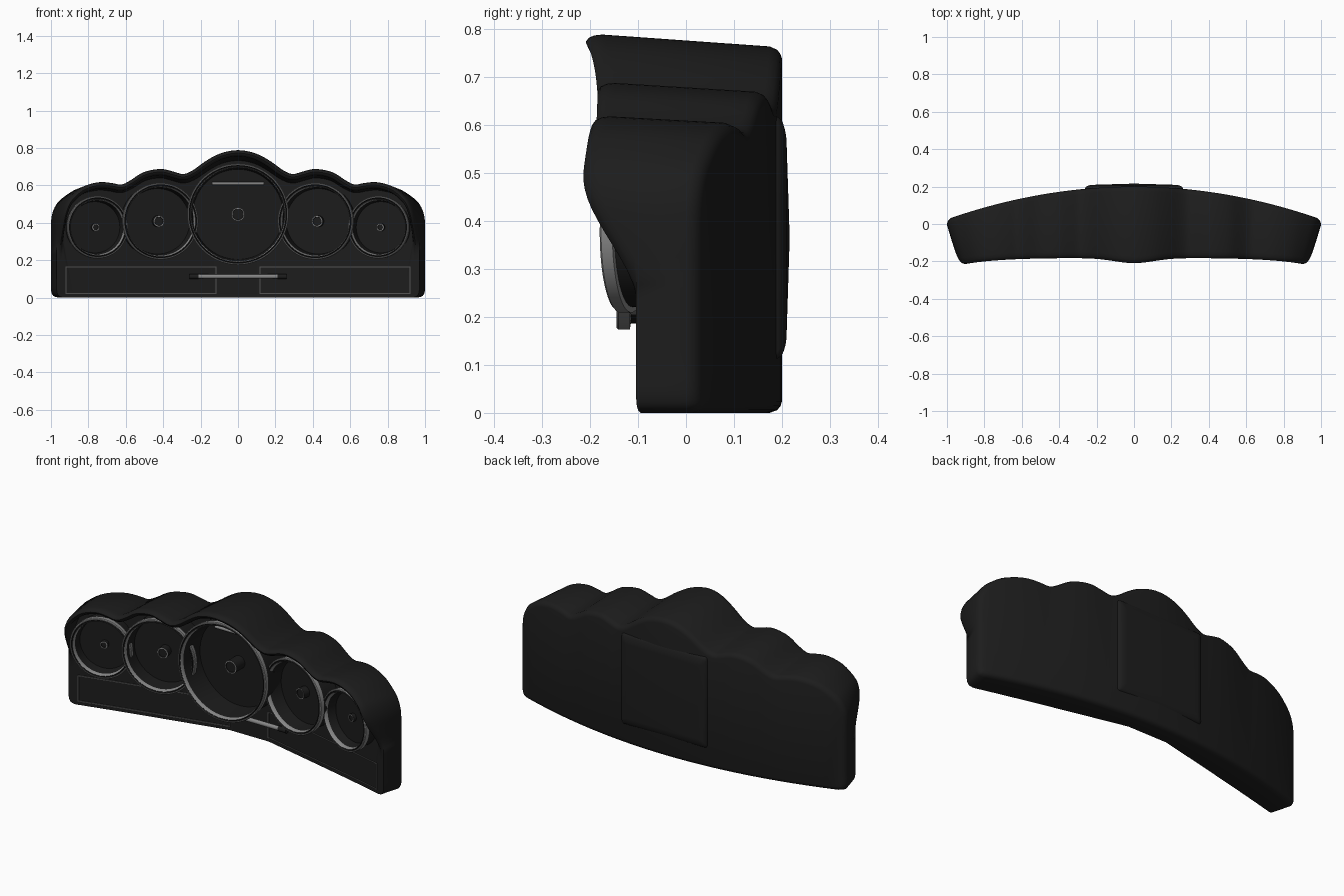
import bpy, bmesh, math
from mathutils import Vector, Matrix

cube = bpy.data.objects.get("Cube")
if cube:
    bpy.data.objects.remove(cube, do_unlink=True)


def material(name, value):
    m = bpy.data.materials.new(name)
    m.use_nodes = True
    color = (value, value, value, 1)
    m.diffuse_color = color
    bsdf = m.node_tree.nodes["Principled BSDF"]
    bsdf.inputs["Base Color"].default_value = color
    bsdf.inputs["Roughness"].default_value = 0.6
    return m


SHELL = material("soft black", 0.012)
DIAL = material("dial black", 0.011)
TRIM = material("trim grey", 0.24)
LINE = material("seam grey", 0.09)


def finish(name, bm, mats, angle=40):
    bmesh.ops.recalc_face_normals(bm, faces=bm.faces)
    mesh = bpy.data.meshes.new(name)
    bm.to_mesh(mesh)
    bm.free()
    for m in mats:
        mesh.materials.append(m)
    ob = bpy.data.objects.new(name, mesh)
    bpy.context.collection.objects.link(ob)
    bpy.ops.object.select_all(action="DESELECT")
    ob.select_set(True)
    bpy.context.view_layer.objects.active = ob
    bpy.ops.object.shade_smooth_by_angle(angle=math.radians(angle))
    return ob


# Depth of the back arc, the folded front panel and the hood edge
def back_y(x):
    return 0.2 - 0.175 * x * x


def panel_y(x):
    return 0.1 - 0.232 * max(0, abs(x) - 0.12)


def hood_y(x, z):
    front = -0.182 - 0.027 * math.exp(-(x / 0.15) ** 2) - 0.038 * x ** 4
    s = min(1, max(0, (z - 0.22) / 0.28))
    s = s * s * (3 - 2 * s)
    return panel_y(x) * (1 - s) + front * s


# The ends lean inwards towards the front
def taper(x, y):
    return 1 - 0.31 * max(0, back_y(x) - 0.03 - y) * x ** 4


# Half outline of the housing, from the middle of the top to the bottom corner
HALF = [(0, .79), (.06, .783), (.12, .763), (.18, .728), (.24, .685), (.29, .664),
        (.34, .675), (.4, .69), (.46, .686), (.52, .668), (.58, .63), (.63, .607),
        (.68, .614), (.74, .62), (.8, .613), (.87, .59), (.93, .55), (.97, .51),
        (.995, .45), (1, .38), (1, .3), (1, .2), (1, .1), (1, .04), (.988, .01), (.96, 0)]
STEPS = 3


def smooth_path(pts):
    pts = [Vector(p) for p in pts]
    ext = [Vector((-pts[1].x, pts[1].y))] + pts + [pts[-1]]
    out = []
    for a, b, c, d in zip(ext, ext[1:], ext[2:], ext[3:]):
        for k in range(STEPS):
            t = k / STEPS
            out.append(0.5 * (2 * b + (c - a) * t + (2 * a - 5 * b + 4 * c - d) * t * t
                              + (3 * b - a - 3 * c + d) * t ** 3))
    return out + [pts[-1]]


def housing():
    right = smooth_path(HALF)
    knee = 15 * STEPS
    low = [Vector((p.x if k <= knee else 0.87 + 0.08 * (k - knee) / (len(right) - knee), 0))
           for k, p in enumerate(right)]
    flip = lambda pts: [Vector((-p.x, p.y)) for p in pts[:0:-1]]
    top, bottom = flip(right) + right, flip(low) + low
    n = len(top)
    loop = top + bottom[::-1]
    count = len(loop)
    inward = []
    for i in range(count):
        t = (loop[(i + 1) % count] - loop[i - 1]).normalized()
        inward.append(Vector((t.y, -t.x)))

    bm = bmesh.new()

    def ring(inset, depth):
        verts = []
        for p, q in zip(loop, inward):
            x, z = p + q * inset
            y = depth(x, z)
            verts.append(bm.verts.new((x * taper(x, y), y, z * (1 - 0.09 * (y + 0.2)))))
        return verts

    def lip(dy):
        return lambda x, z: min(hood_y(x, z) + dy, panel_y(x))

    rings = [ring(d, lambda x, z, e=e: back_y(x) - e)
             for d, e in ((.025, 0), (.015, .003), (.006, .01), (0, .026))]
    rings += [ring(d, lip(e)) for d, e in
              ((0, .035), (.003, .018), (.009, .006), (.018, 0), (.027, .004), (.034, .018))]
    rings.append(ring(.037, lambda x, z: panel_y(x)))
    for a, b in zip(rings, rings[1:]):
        for i in range(count):
            j = (i + 1) % count
            bm.faces.new((a[i], a[j], b[j], b[i]))
    # Back wall and gauge panel run in columns from top edge to bottom edge
    for r in (rings[0], rings[-1]):
        for i in range(n - 1):
            bm.faces.new((r[i], r[i + 1], r[count - 2 - i], r[count - 1 - i]))
    finish("housing", bm, [SHELL], 50)


def gauge(name, x, y, z, r, depth, back, yaw, hub, post):
    # Turned profile: cup, trim ring, inner wall, dial, raised hub
    profile = [(0, -back), (r - .012, -back), (r - .012, depth - .03), (r, depth - .028),
               (r, depth - .004), (r - .004, depth), (r - .008, depth), (r - .012, depth - .005),
               (r - .016, depth - .001), (r - .02, depth - .006), (r - .022, depth - .02),
               (r - .03, 0), (hub, 0), (hub, post), (hub - .006, post),
               (hub - .007, post - .005), (0, post - .005)]
    trim = {2, 3, 4, 5, 8, 9, 13}
    sides = 64
    bm = bmesh.new()
    place = Matrix.Translation((x, y, z)) @ Matrix.Rotation(yaw, 4, "Z")
    rows = []
    for rad, h in profile:
        angles = [math.tau * k / sides for k in range(sides)] if rad else [0]
        rows.append([bm.verts.new(place @ Vector((rad * math.cos(a), -h, rad * math.sin(a))))
                     for a in angles])
    for s, (a, b) in enumerate(zip(rows, rows[1:])):
        for k in range(sides):
            m = (k + 1) % sides
            quad = [a[k % len(a)], a[m % len(a)], b[m % len(b)], b[k % len(b)]]
            f = bm.faces.new(list(dict.fromkeys(quad)))
            f.material_index = 1 if s in trim else 0
    finish(name, bm, [DIAL, TRIM])


def strip(bm, x0, x1, z0, z1):
    # Thin raised strip lying on the folded panel, cut in short lengths
    cuts = 8
    rows = []
    for k in range(cuts + 1):
        x = x0 + (x1 - x0) * k / cuts
        y = panel_y(x / taper(x, panel_y(x)))
        rows.append([bm.verts.new((x, y + d, z))
                     for d, z in ((.003, z0), (-.005, z0), (-.005, z1), (.003, z1))])
    for a, b in zip(rows, rows[1:]):
        for k in range(4):
            m = (k + 1) % 4
            bm.faces.new((a[k], a[m], b[m], b[k]))
    bm.faces.new(rows[0])
    bm.faces.new(rows[-1])


def rod(name, x, y, z, radius, length, mat):
    bm = bmesh.new()
    bmesh.ops.create_cone(bm, cap_ends=True, segments=16, radius1=radius, radius2=radius,
                          depth=length, matrix=Matrix.Translation((x, y, z))
                          @ Matrix.Rotation(math.pi / 2, 4, "Y"))
    finish(name, bm, [mat])


housing()

# Five gauges, the side ones turned towards the middle
gauge("centre_gauge", 0, .01, .445, .271, .155, .1, 0, .036, .075)
for side, s in (("left", 1), ("right", -1)):
    gauge(side + "_middle_gauge", s * .43, -.02, .408, .205, .095, .09, -s * .18, .03, .04)
    gauge(side + "_outer_gauge", s * .765, -.075, .376, .167, .068, .06, -s * .24, .021, .02)

    # Seam outline of the lower panel, with the fold line beside the centre
    bm = bmesh.new()
    w = 0.005
    for z in (0.02, 0.161):
        strip(bm, s * 0.118, s * 0.92, z, z + w)
    for x in (0.115, 0.916):
        strip(bm, s * x, s * (x + w), 0.02, 0.166)
    finish(side + "_panel_seam", bm, [LINE])

# Light bar inside the centre gauge, and the lower handle with dark tips
rod("centre_gauge_bar", 0, 0, 0.61, 0.009, 0.28, TRIM)
rod("handle", 0, 0.06, 0.113, 0.012, 0.44, TRIM)
for side, s in (("left", 1), ("right", -1)):
    rod(side + "_handle_tip", s * 0.235, 0.06, 0.113, 0.014, 0.05, SHELL)

# Raised cover on the back, rising to a shallow point
bm = bmesh.new()
levels = []
for y, w, z0, z1 in ((.17, .265, .11, .62), (.198, .262, .113, .617), (.209, .235, .145, .58)):
    levels.append([bm.verts.new(p) for p in ((-w, y, z0), (w, y, z0), (w, y, z1), (-w, y, z1))])
peak = bm.verts.new((0, .216, .365))
for k in range(4):
    m = (k + 1) % 4
    for a, b in zip(levels, levels[1:]):
        bm.faces.new((a[k], a[m], b[m], b[k]))
    bm.faces.new((levels[-1][k], levels[-1][m], peak))
bm.faces.new(levels[0])
cover = finish("back_cover", bm, [SHELL], 30)
bevel = cover.modifiers.new("soft_edges", "BEVEL")
bevel.width = 0.012
bevel.segments = 3
bevel.angle_limit = math.radians(12)
